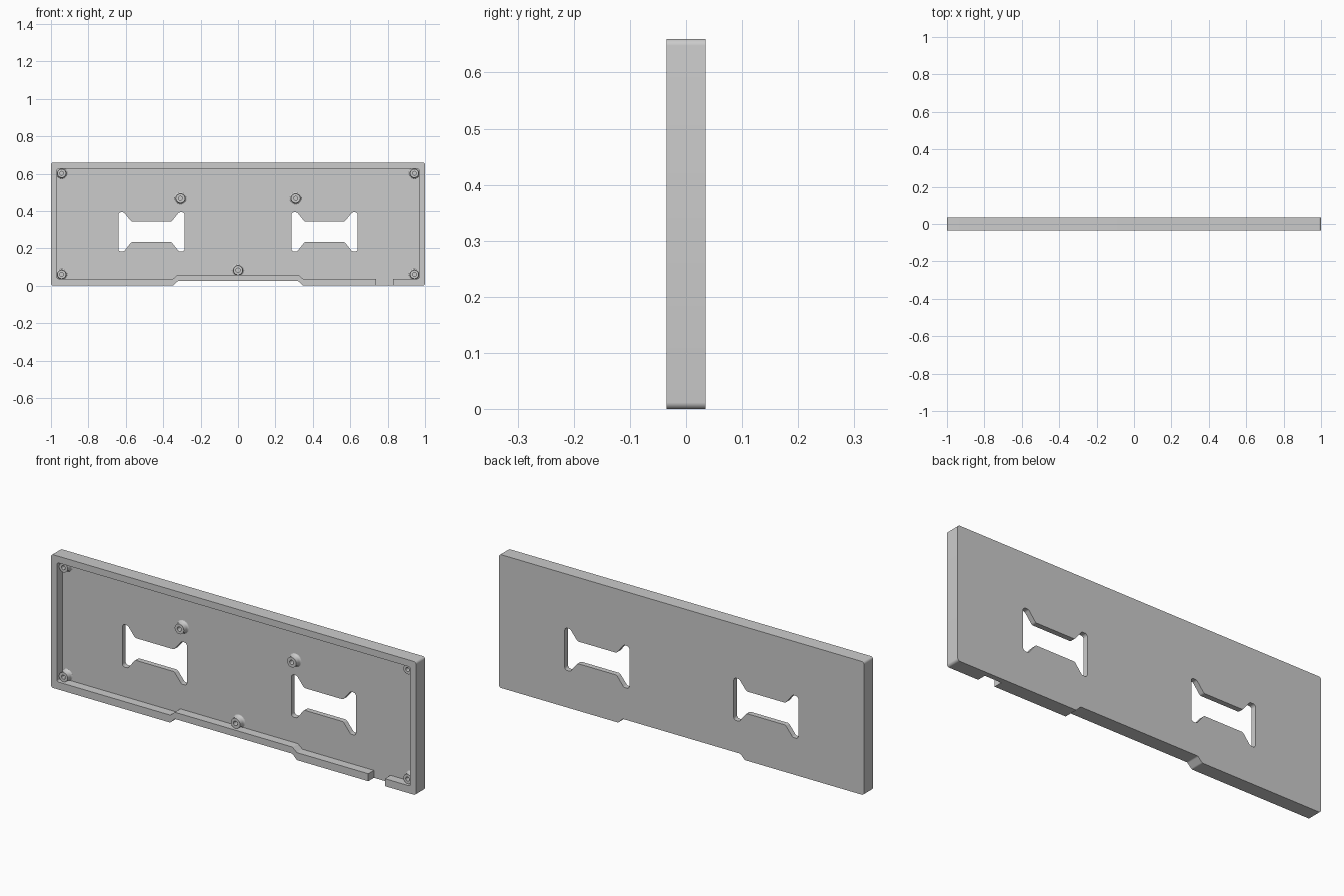
import bpy, bmesh, math
from mathutils import Vector

if "Cube" in bpy.data.objects:
    bpy.data.objects.remove(bpy.data.objects["Cube"], do_unlink=True)

FRONT, FLOOR, BACK = -0.035, 0.009, 0.035
WIDTH, HEIGHT, WALL = 1.0, 0.66, 0.033

grey = bpy.data.materials.new("plain grey")
grey.use_nodes = True
grey.diffuse_color = (0.6, 0.6, 0.6, 1)
grey.node_tree.nodes["Principled BSDF"].inputs["Base Color"].default_value = (0.6, 0.6, 0.6, 1)


def rounded(points, radius, steps=5):
    """Round each corner of an x-z outline with a small arc."""
    pts = [Vector((x, 0, z)) for x, z in points]
    out = []
    for i, p in enumerate(pts):
        to_prev, to_next = pts[i - 1] - p, pts[(i + 1) % len(pts)] - p
        a, b = to_prev.normalized(), to_next.normalized()
        half = a.angle(b) / 2
        reach = min(radius / math.tan(half), 0.45 * to_prev.length, 0.45 * to_next.length)
        r = reach * math.tan(half)
        centre = p + (a + b).normalized() * (r / math.sin(half))
        start, end = p + a * reach - centre, p + b * reach - centre
        for s in range(steps + 1):
            v = centre + start.lerp(end, s / steps).normalized() * r
            out.append((v.x, v.z))
    return out


def finish(name, bm):
    bmesh.ops.recalc_face_normals(bm, faces=bm.faces)
    mesh = bpy.data.meshes.new(name)
    bm.to_mesh(mesh)
    bm.free()
    mesh.materials.append(grey)
    obj = bpy.data.objects.new(name, mesh)
    bpy.context.collection.objects.link(obj)
    return obj


def skin(bm, a, b):
    """Join two closed rings of vertices with quads."""
    n = len(a)
    for k in range(n):
        bm.faces.new((a[k], a[(k + 1) % n], b[(k + 1) % n], b[k]))


def prism(name, outline, y0, y1):
    bm = bmesh.new()
    near, far = [[bm.verts.new((x, y, z)) for x, z in outline] for y in (y0, y1)]
    bm.faces.new(near)
    bm.faces.new(far)
    skin(bm, near, far)
    return finish(name, bm)


def activate(obj):
    bpy.ops.object.select_all(action="DESELECT")
    obj.select_set(True)
    bpy.context.view_layer.objects.active = obj


def cut(body, cutter):
    cutter.hide_render = True
    mod = body.modifiers.new("cut", "BOOLEAN")
    mod.operation, mod.solver, mod.object = "DIFFERENCE", "EXACT", cutter
    activate(body)
    bpy.ops.object.modifier_apply(modifier=mod.name)
    bpy.data.objects.remove(cutter, do_unlink=True)


def tray_outline(side, bottom, step, top):
    """Rectangle whose lower edge is raised in the middle."""
    half = [(0.347, bottom), (0.322, step)]
    return ([(-side, bottom)] + [(-x, z) for x, z in half]
            + [(x, z) for x, z in reversed(half)]
            + [(side, bottom), (side, top), (-side, top)])


# Tray with its cavity
tray = prism("tray", rounded(tray_outline(WIDTH, 0, 0.025, HEIGHT), 0.012), FRONT, BACK)
cut(tray, prism("cavity_cutter",
                rounded(tray_outline(WIDTH - WALL, 0.037, 0.058, HEIGHT - WALL), 0.008),
                FRONT - 0.1, FLOOR))

# Bow-tie openings through the floor
quarter = [(0.107, 0.055), (0.147, 0.105), (0.177, 0.105)]
for side in (-1, 1):
    loop = (quarter + [(x, -z) for x, z in reversed(quarter)]
            + [(-x, -z) for x, z in quarter] + [(-x, z) for x, z in reversed(quarter)])
    outline = rounded([(side * 0.463 + x, 0.288 + z) for x, z in loop], 0.014)
    cut(tray, prism("opening_cutter", outline, -0.1, 0.1))

# Cable notch in the lower wall
cut(tray, prism("notch_cutter", [(0.738, -0.1), (0.829, -0.1), (0.829, 0.05), (0.738, 0.05)],
                FRONT - 0.1, FLOOR))
activate(tray)
bpy.ops.object.shade_smooth_by_angle(angle=math.radians(30))


# Screw bosses: lathed posts with a flared foot and a blind hole
def boss(name, x, z, scale=1.0):
    top = -0.02
    profile = [(0.033, FLOOR + 0.004), (0.033, FLOOR), (0.029, FLOOR - 0.002),
               (0.026, FLOOR - 0.007), (0.025, top), (0.011, top), (0.011, FLOOR)]
    bm = bmesh.new()
    n = 32
    rings = [[bm.verts.new((x + r * scale * math.cos(math.tau * k / n), y,
                            z + r * scale * math.sin(math.tau * k / n))) for k in range(n)]
             for r, y in profile]
    for a, b in zip(rings, rings[1:]):
        skin(bm, a, b)
    bm.faces.new(rings[0])
    bm.faces.new(rings[-1])
    activate(finish(name, bm))
    bpy.ops.object.shade_smooth_by_angle(angle=math.radians(40))


for side, label in ((-1, "right"), (1, "left")):
    boss("upper_corner_boss_" + label, side * 0.943, 0.602, 0.92)
    boss("lower_corner_boss_" + label, side * 0.943, 0.06, 0.92)
    boss("middle_boss_" + label, side * 0.308, 0.468)
boss("lower_centre_boss", 0, 0.083)
